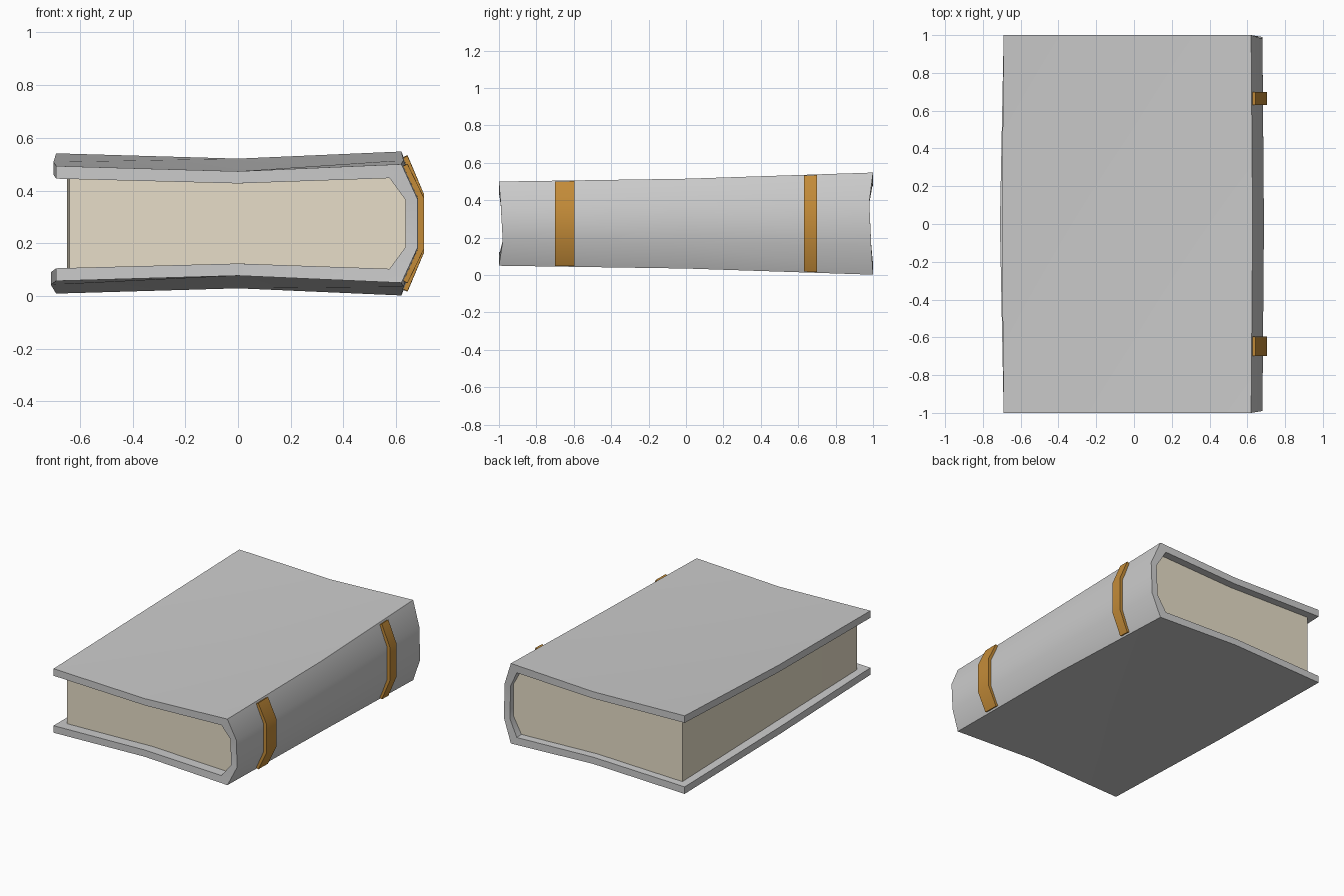
import bpy, bmesh

if "Cube" in bpy.data.objects:
    bpy.data.objects.remove(bpy.data.objects["Cube"])

ZC = 0.275                       # mid height of the book


def half(y):
    """Half height of the book, swelling toward the back."""
    return 0.24 + 0.024 * y + 0.009 * y * y


def loft(name, rings, color=None):
    """Skin closed cross-sections; each ring mirrors top/bottom so caps are quad strips."""
    bm = bmesh.new()
    vs = [[bm.verts.new(p) for p in r] for r in rings]
    n = len(vs[0])
    for a, b in zip(vs, vs[1:]):
        for i in range(n):
            j = (i + 1) % n
            bm.faces.new((a[i], a[j], b[j], b[i]))
    for r in (vs[0], vs[-1]):
        for i in range(n // 2 - 1):
            bm.faces.new((r[i], r[i + 1], r[n - 2 - i], r[n - 1 - i]))
    bmesh.ops.recalc_face_normals(bm, faces=bm.faces)
    me = bpy.data.meshes.new(name)
    bm.to_mesh(me)
    bm.free()
    ob = bpy.data.objects.new(name, me)
    bpy.context.collection.objects.link(ob)
    if color:
        mat = bpy.data.materials.new(name + "_colour")
        mat.diffuse_color = (*color, 1)
        mat.use_nodes = True
        mat.node_tree.nodes["Principled BSDF"].inputs["Base Color"].default_value = mat.diffuse_color
        me.materials.append(mat)
    bpy.ops.object.select_all(action='DESELECT')
    ob.select_set(True)
    bpy.context.view_layer.objects.active = ob
    bpy.ops.object.shade_smooth_by_angle(angle=0.6)
    return ob


def mirror_z(top):
    return top + [(x, -z) for x, z in reversed(top)]


def outer(y):
    h, m = half(y), 1 - abs(y)
    return mirror_z([(-0.69 - 0.01 * m, h - 0.007), (0, h - 0.027 - 0.008 * m),
                     (0.62 + 0.008 * m, h), (0.68 + 0.008 * m, 0.42 * h)])


def inner(y, left):
    h, m = half(y), 1 - abs(y)
    return mirror_z([(left - 0.01 * m, h - 0.055), (0, h - 0.073 - 0.008 * m),
                     (0.575 + 0.008 * m, h - 0.053), (0.635 + 0.008 * m, 0.4 * h)])


# Cover: a wrap-around shell with the spine ends slightly scooped
def cover_ring(y):
    pts = outer(y) + inner(y, -0.69)[::-1]
    ring = []
    for x, z in pts:
        yy = y
        if x > 0.63 and abs(y) == 1:
            yy = y * (0.98 if z * y > 0 else 0.99)
        if y == 0 and x < -0.5 and z < 0:
            x -= 0.01
        ring.append((x, yy, ZC + z))
    return ring


loft("cover", [cover_ring(y) for y in (-1, 0, 1)])

# Page block, set back from the cover edges
loft("pages", [[(x, y, ZC + z) for x, z in inner(y, -0.638)]
               for y in (-0.93, 0, 0.95)], (0.8, 0.73, 0.58))


# Raised bands across the spine
def band_ring(y):
    h = half(y)
    out = mirror_z([(0.643, h - 0.002), (0.705, 0.43 * h)])
    inn = mirror_z([(0.622, h - 0.012), (0.68, 0.40 * h)])
    return [(x, y, ZC + z) for x, z in out + inn[::-1]]


for name, y0, y1 in (("front_spine_band", -0.70, -0.595), ("back_spine_band", 0.63, 0.70)):
    loft(name, [band_ring(y0), band_ring(y1)], (0.55, 0.26, 0.04))
